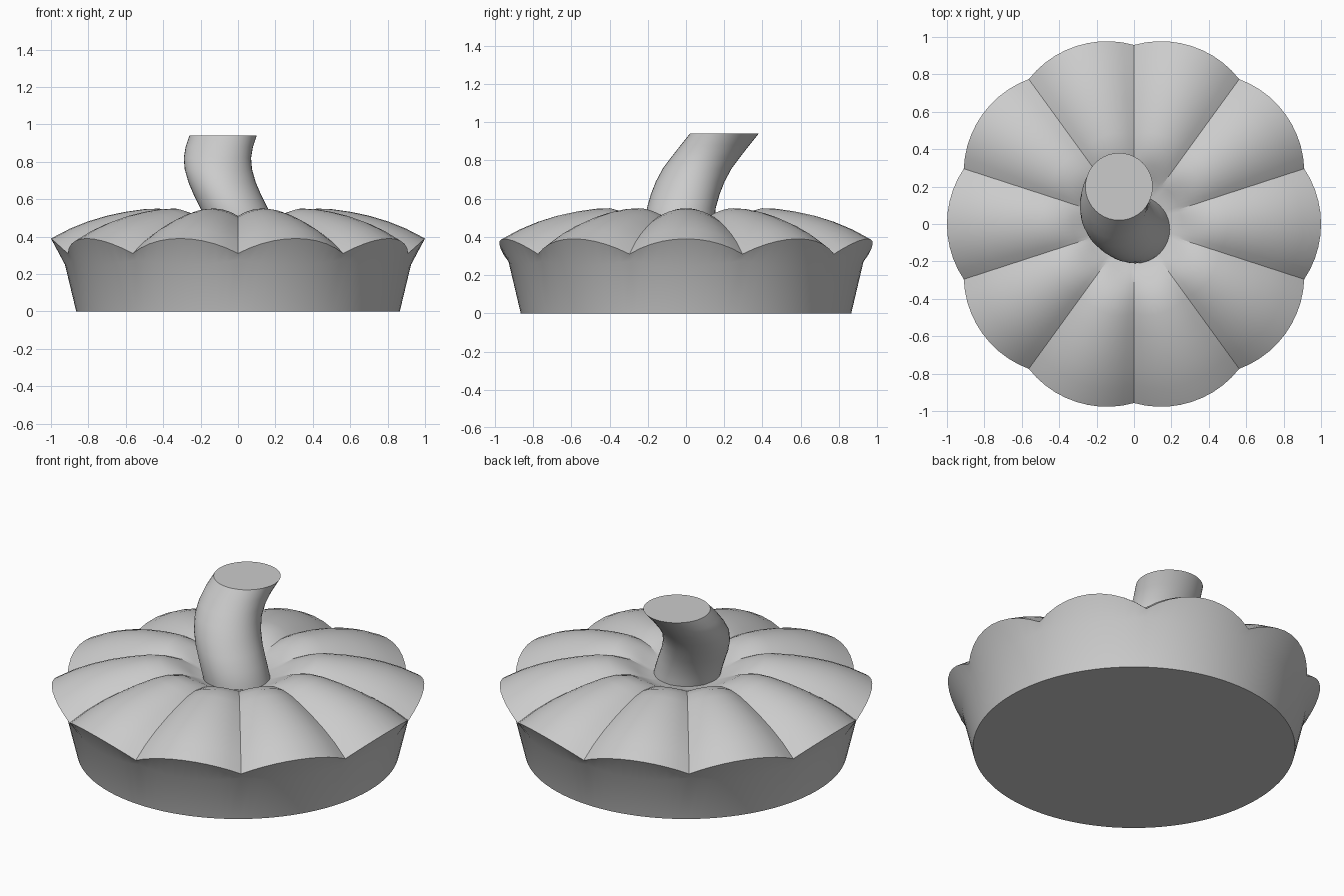
import bpy
import bmesh
from math import cos, sin, pi, radians

cube = bpy.data.objects.get("Cube")
if cube:
    bpy.data.objects.remove(cube, do_unlink=True)

LOBES = 10
STEPS = 10                      # segments across one lobe
AROUND = LOBES * STEPS

grey = bpy.data.materials.new("plain grey")
grey.use_nodes = True
colour = (0.6, 0.6, 0.6, 1)
grey.diffuse_color = colour
grey.node_tree.nodes["Principled BSDF"].inputs["Base Color"].default_value = colour


def loft(name, rings):
    """Skin a stack of closed rings, cap both ends and shade by angle."""
    bm = bmesh.new()
    loops = [[bm.verts.new(p) for p in ring] for ring in rings]
    for low, high in zip(loops, loops[1:]):
        n = len(low)
        for i in range(n):
            j = (i + 1) % n
            bm.faces.new((low[i], low[j], high[j], high[i]))
    bm.faces.new(loops[0][::-1])
    bm.faces.new(loops[-1])
    bmesh.ops.recalc_face_normals(bm, faces=bm.faces)
    mesh = bpy.data.meshes.new(name)
    bm.to_mesh(mesh)
    bm.free()
    mesh.materials.append(grey)
    obj = bpy.data.objects.new(name, mesh)
    bpy.context.collection.objects.link(obj)
    bpy.ops.object.select_all(action="DESELECT")
    obj.select_set(True)
    bpy.context.view_layer.objects.active = obj
    bpy.ops.object.shade_smooth_by_angle(angle=radians(25))
    return obj


def lobed_ring(r_crease, r_crest, z_crease, z_crest):
    """Ring that swells from each crease to the middle of each lobe."""
    ring = []
    for i in range(AROUND):
        t = 2 * (i % STEPS) / STEPS - 1
        swell = 1 - t * t
        r = r_crease + (r_crest - r_crease) * swell
        z = z_crease + (z_crest - z_crease) * swell
        a = 2 * pi * (i / AROUND - 0.5 / LOBES)
        ring.append((r * cos(a), r * sin(a), z))
    return ring


# Pie: tapered dish, overhanging scalloped rim, then the puffed lid
rings = [lobed_ring(0.865, 0.865, 0, 0),
         lobed_ring(0.93, 0.925, 0.275, 0.25)]
lid_profile = [  # radius fraction, crease height, crest height
    (1.0, 0.31, 0.39), (0.9, 0.37, 0.442), (0.8, 0.415, 0.482),
    (0.7, 0.45, 0.512), (0.6, 0.48, 0.533), (0.5, 0.503, 0.547),
    (0.42, 0.51, 0.55), (0.33, 0.5, 0.525), (0.26, 0.475, 0.485),
    (0.2, 0.453, 0.456), (0.05, 0.44, 0.44)]
for f, z_crease, z_crest in lid_profile:
    rings.append(lobed_ring(0.957 * f, f, z_crease, z_crest))
loft("pie_body", rings)

# Stem: level circles along a curving centre line
stem_path = [(0.02, -0.03, 0.42), (0.005, -0.03, 0.48), (-0.02, -0.025, 0.55),
             (-0.055, -0.005, 0.62), (-0.085, 0.022, 0.69),
             (-0.105, 0.06, 0.76), (-0.11, 0.105, 0.82),
             (-0.1, 0.152, 0.88), (-0.08, 0.2, 0.94)]
SIDES = 40
loft("stem", [[(x + 0.18 * cos(2 * pi * i / SIDES),
                y + 0.18 * sin(2 * pi * i / SIDES), z)
               for i in range(SIDES)] for x, y, z in stem_path])
